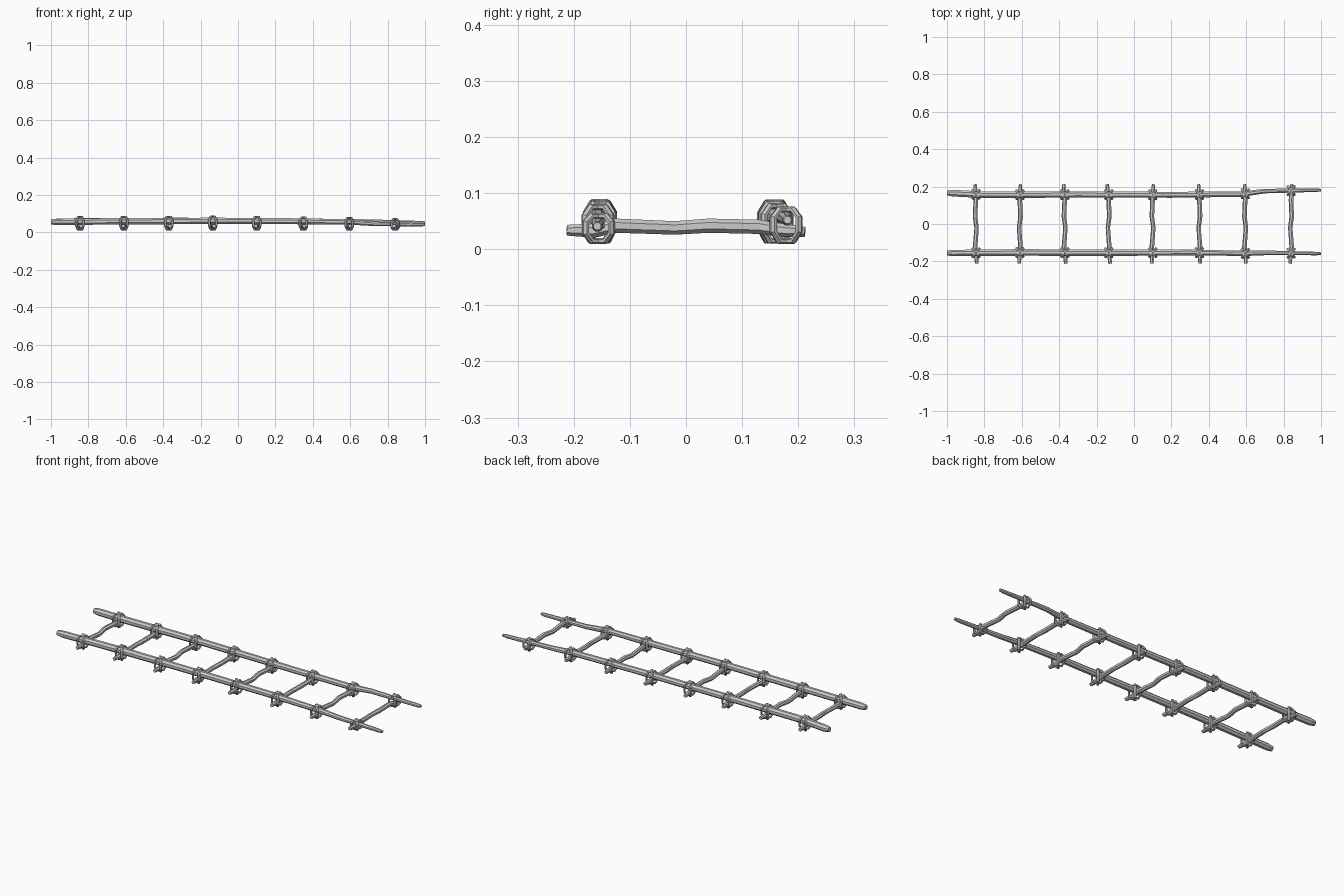
import bpy, bmesh, math, random
from mathutils import Vector

if "Cube" in bpy.data.objects:
    bpy.data.objects.remove(bpy.data.objects["Cube"])

random.seed(4)


def tube(name, path, sides, closed=False, flat=1.0):
    """Low-poly tube through (x, y, z, radius) points; flat squashes it along the outward side."""
    bm = bmesh.new()
    pts = [Vector(p[:3]) for p in path]
    n = len(pts)
    centre = sum(pts, Vector()) / n
    rings = []
    for i, p in enumerate(pts):
        a = pts[i - 1] if closed or i > 0 else p
        b = pts[(i + 1) % n] if closed or i < n - 1 else p
        t = (b - a).normalized()
        up = (p - centre) if closed else Vector((0, 0, 1))
        up = (up - t * up.dot(t)).normalized()
        side = t.cross(up)
        r = path[i][3]
        rings.append([bm.verts.new(p + side * r * math.cos(k) + up * r * flat * math.sin(k))
                      for k in [math.tau * (j + 0.5) / sides for j in range(sides)]])
    for i in range(n if closed else n - 1):
        q, w = rings[i], rings[(i + 1) % n]
        for j in range(sides):
            m = (j + 1) % sides
            bm.faces.new((q[j], q[m], w[m], w[j]))
    if not closed:
        bm.faces.new(rings[0])
        bm.faces.new(rings[-1])
    bmesh.ops.recalc_face_normals(bm, faces=bm.faces)
    me = bpy.data.meshes.new(name)
    bm.to_mesh(me)
    bm.free()
    ob = bpy.data.objects.new(name, me)
    bpy.context.collection.objects.link(ob)
    return ob


def at(path, x):
    """Point and radius on a rail at a given x."""
    for a, b in zip(path, path[1:]):
        if a[0] <= x <= b[0]:
            f = (x - a[0]) / (b[0] - a[0])
            return [u + (v - u) * f for u, v in zip(a, b)]


# Side rails: tapering, slightly crooked poles
rails = {
    "front_rail": [(-1, -.155, .056, .014), (-.97, -.155, .056, .018), (-.6, -.152, .06, .019),
                   (-.1, -.154, .062, .018), (.3, -.152, .06, .017), (.6, -.157, .056, .015),
                   (.72, -.154, .046, .013), (.98, -.158, .041, .010), (1, -.158, .041, .007)],
    "back_rail": [(-1, .166, .056, .014), (-.97, .165, .056, .019), (-.8, .156, .06, .019),
                  (-.3, .158, .062, .018), (.2, .156, .06, .017), (.58, .160, .057, .016),
                  (.7, .176, .058, .013), (.98, .181, .052, .010), (1, .181, .052, .007)],
}
for name, path in rails.items():
    tube(name, path, 8)

# Rungs: crooked sticks slung beneath the rails
rung_x = [-.845, -.61, -.37, -.135, .1, .35, .595, .84]
for i, x in enumerate(rung_x):
    w = random.uniform(-.008, .008)
    s = random.choice((-1, 1)) * .004
    r = .013
    tube(f"rung_{i + 1}", [
        (x - w, -.212, .034, r * .75), (x - w * .5, -.165, .033, r), (x + s, -.125, .042, r),
        (x - s, -.02, .038, r * .95), (x + s, .04, .042, r), (x, .13, .040, r),
        (x + w * .5, .17, .034, r * .95), (x + w, .212, .031, r * .7)], 7)

# Lashings: two crossed rope bands at every joint
for i, x in enumerate(rung_x):
    for name, path in rails.items():
        _, y, z, r = at(path, x)
        top, bottom = z + r + .004, .015
        for d in (-1, 1):
            loop = []
            for u, v in ((-.013, 1), (.013, 1), (.023, .75), (.023, .3),
                         (.013, 0), (-.013, 0), (-.023, .3), (-.023, .75)):
                loop.append((x + u * .8, y + d * u, bottom + (top - bottom) * v, .008))
            tube(f"{name}_lashing_{i + 1}_{'a' if d < 0 else 'b'}", loop, 6, True, .7)
